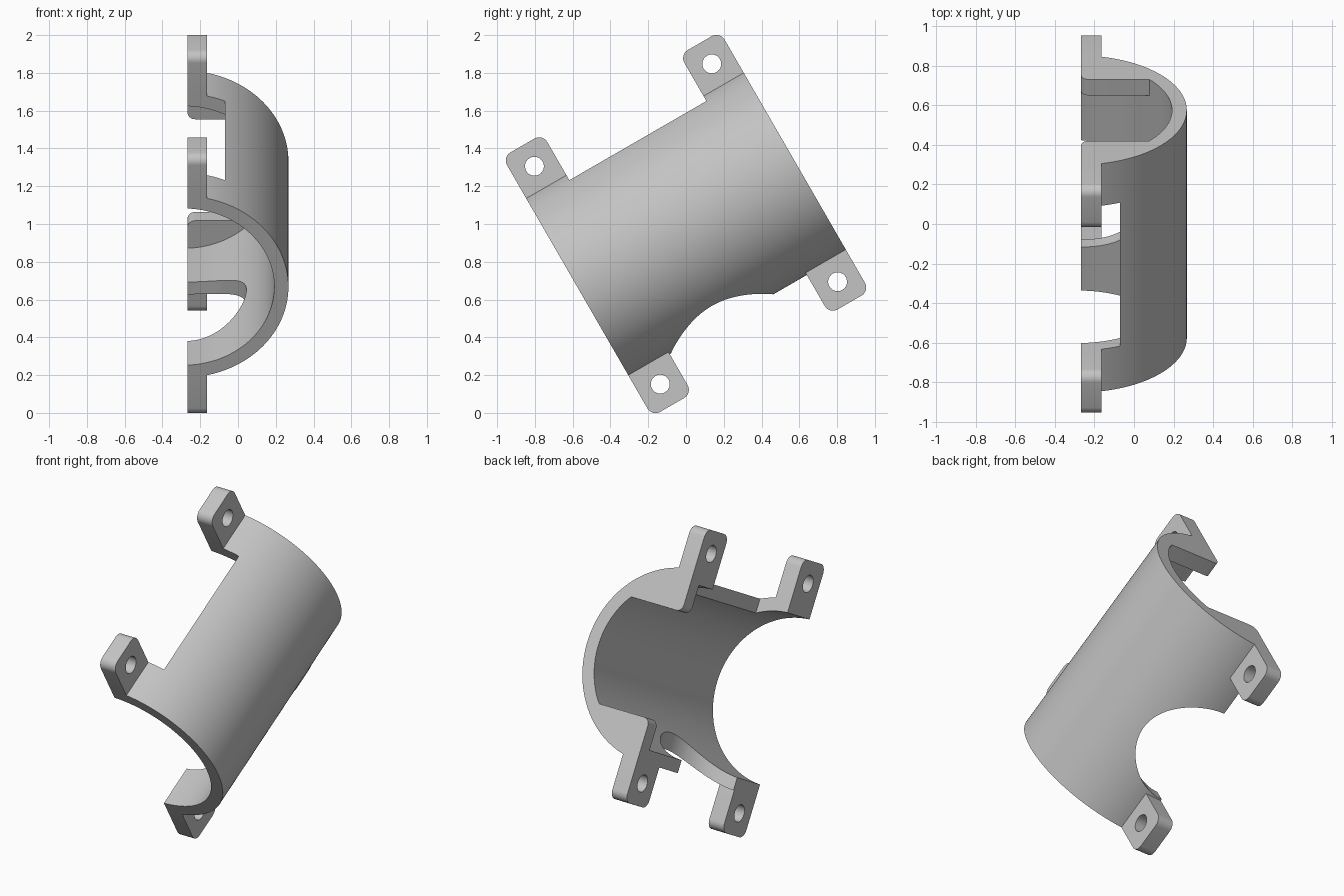
import bpy, bmesh
from math import sin, cos, pi, acos, asin, radians

if "Cube" in bpy.data.objects:
    bpy.data.objects.remove(bpy.data.objects["Cube"], do_unlink=True)

# Main sizes: x is depth, y runs along the shell axis, z runs across it
BACK = -0.267            # flat mating face
CENTRE = -0.287          # shell axis in x
OUTER, INNER = 0.554, 0.479
HALF = 0.665             # half length
NOTCH = 0.419            # inner side of the tabs
TAB_FRONT, TAB_TIP = -0.165, 0.793
LIP, LIP_THICK = 0.31, 0.093

metal = bpy.data.materials.new("grey metal")
metal.use_nodes = True
metal.diffuse_color = (0.55, 0.55, 0.55, 1)
metal.node_tree.nodes["Principled BSDF"].inputs["Base Color"].default_value = (0.55, 0.55, 0.55, 1)


def arc(cx, cy, r, a, b, n):
    return [(cx + r * cos(a + (b - a) * i / n), cy + r * sin(a + (b - a) * i / n))
            for i in range(n + 1)]


def prism(name, outline, axis, lo, hi):
    """Extrude a 2D outline along axis 0, 1 or 2."""
    bm = bmesh.new()

    def place(p, h):
        co = list(p)
        co.insert(axis, h)
        return bm.verts.new(co)

    face = bm.faces.new([place(p, lo) for p in outline])
    new = bmesh.ops.extrude_face_region(bm, geom=[face])["geom"]
    shift = [0, 0, 0]
    shift[axis] = hi - lo
    bmesh.ops.translate(bm, vec=shift, verts=[g for g in new if isinstance(g, bmesh.types.BMVert)])
    bmesh.ops.recalc_face_normals(bm, faces=bm.faces)
    mesh = bpy.data.meshes.new(name)
    bm.to_mesh(mesh)
    bm.free()
    mesh.materials.append(metal)
    ob = bpy.data.objects.new(name, mesh)
    bpy.context.collection.objects.link(ob)
    return ob


def combine(target, tool, operation):
    mod = target.modifiers.new(operation, "BOOLEAN")
    mod.operation, mod.solver, mod.object = operation, "EXACT", tool
    bpy.context.view_layer.objects.active = target
    bpy.ops.object.modifier_apply(modifier=mod.name)
    bpy.data.objects.remove(tool, do_unlink=True)


def rect(a0, a1, b0, b1):
    return [(a0, b0), (a1, b0), (a1, b1), (a0, b1)]


# Half-round shell wall
a_out = acos((BACK - CENTRE) / OUTER)
a_in = acos((BACK - CENTRE) / INNER)
ring = arc(CENTRE, 0, OUTER, -a_out, a_out, 96) + arc(CENTRE, 0, INNER, a_in, -a_in, 96)
shell = prism("clamp_shell", ring, 1, -HALF, HALF)

# Long notch along the upper edge
combine(shell, prism("notch_cutter", rect(-0.6, -0.07, -NOTCH, NOTCH), 2, 0.1, 0.9), "DIFFERENCE")

# Round cutout through the lower edge
circle = arc(BACK, -0.0985, 0.3115, 0, 2 * pi, 96)[:-1]
combine(shell, prism("round_cutter", circle, 2, -0.9, -0.2), "DIFFERENCE")

# Straight inner lips at one end, rounded at the mating face
MID = (OUTER + INNER) / 2
R = 0.04
for s in (1, -1):
    a_mid = acos((BACK - CENTRE) / MID)
    pts = arc(CENTRE, 0, MID, asin(LIP / MID), a_mid, 32)
    pts += arc(BACK + R, LIP + R, R, pi, 1.5 * pi, 8)
    lip = prism("lip", [(x, s * z) for x, z in pts], 1, HALF - LIP_THICK, HALF)
    combine(shell, lip, "UNION")

# Four bolt tabs with rounded tips and through holes
T = 0.05
for sy in (1, -1):
    for sz in (1, -1):
        pts = [(NOTCH, 0.5), (HALF, 0.5)]
        pts += arc(HALF - T, TAB_TIP - T, T, 0, pi / 2, 8)
        pts += arc(NOTCH + T, TAB_TIP - T, T, pi / 2, pi, 8)
        tab = prism("tab", [(sy * y, sz * z) for y, z in pts], 0, BACK, TAB_FRONT)
        hole = arc(sy * 0.542, sz * 0.666, 0.05, 0, 2 * pi, 32)[:-1]
        combine(tab, prism("bolt_cutter", hole, 0, -0.5, 0.1), "DIFFERENCE")
        combine(shell, tab, "UNION")

# Tilt into place and shade
shell.rotation_euler = (radians(30), 0, 0)
shell.location = (0, 0, 1)
bpy.ops.object.select_all(action="DESELECT")
shell.select_set(True)
bpy.context.view_layer.objects.active = shell
bpy.ops.object.shade_smooth_by_angle(angle=radians(25))
